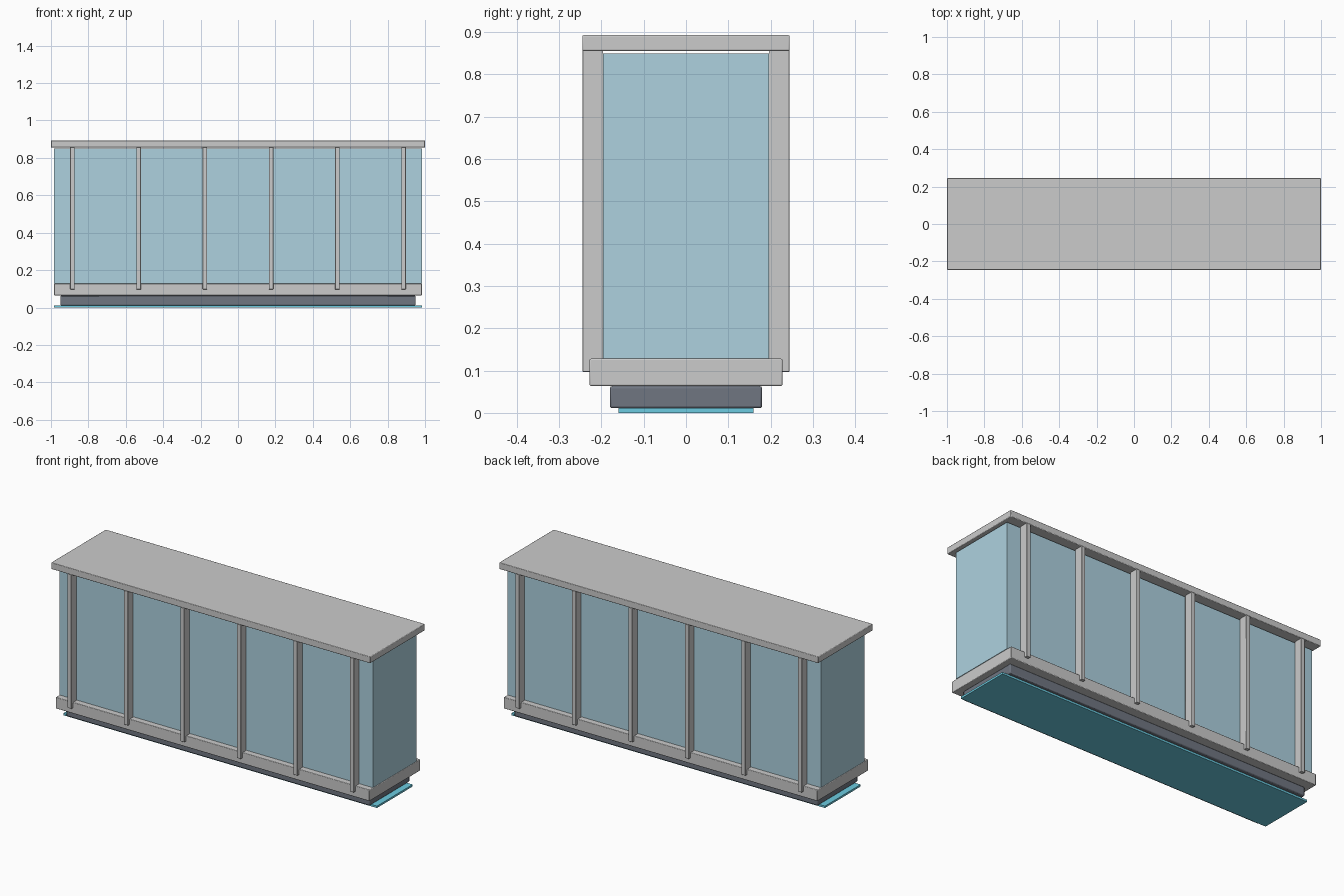
import bpy

if "Cube" in bpy.data.objects:
    bpy.data.objects.remove(bpy.data.objects["Cube"])


def material(name, rgb):
    m = bpy.data.materials.new(name)
    m.diffuse_color = (*rgb, 1)
    m.use_nodes = True
    m.node_tree.nodes["Principled BSDF"].inputs["Base Color"].default_value = m.diffuse_color
    return m


def box(name, x, y, z, bevel=0, mat=None):
    """Box from (min, max) ranges on each axis, with an optional edge bevel."""
    ranges = (x, y, z)
    bpy.ops.mesh.primitive_cube_add(size=1, location=[(a + b) / 2 for a, b in ranges])
    o = bpy.context.object
    o.name = name
    o.scale = [b - a for a, b in ranges]
    bpy.ops.object.transform_apply(location=False, rotation=False, scale=True)
    if bevel:
        mod = o.modifiers.new("edge_bevel", 'BEVEL')
        mod.width = bevel
        mod.segments = 2
        bpy.ops.object.shade_smooth_by_angle()
    if mat:
        o.data.materials.append(mat)
    return o


glass = material("glass", (0.42, 0.64, 0.74))
dark = material("dark_metal", (0.16, 0.18, 0.22))
cyan = material("glow_strip", (0.15, 0.60, 0.75))

# Floor strip, recessed plinth and sill
box("floor_strip", (-0.983, 0.983), (-0.16, 0.16), (0, 0.011), mat=cyan)
box("plinth", (-0.95, 0.95), (-0.18, 0.18), (0.011, 0.063), 0.005, dark)
box("sill", (-0.983, 0.983), (-0.228, 0.228), (0.064, 0.128), 0.003)

# Glazed body and flat roof, with a slim gap between them
box("glass_body", (-0.983, 0.983), (-0.196, 0.196), (0.129, 0.85), mat=glass)
box("roof", (-1, 1), (-0.245, 0.245), (0.856, 0.893), 0.003)

# Mullions along both long sides
for side, label in ((-1, "front"), (1, "back")):
    for i in range(6):
        cx = -0.885 + i * 0.354
        y = sorted((side * 0.196, side * 0.245))
        box(f"{label}_mullion_{i + 1}", (cx - 0.012, cx + 0.012), y, (0.097, 0.857), 0.002)
